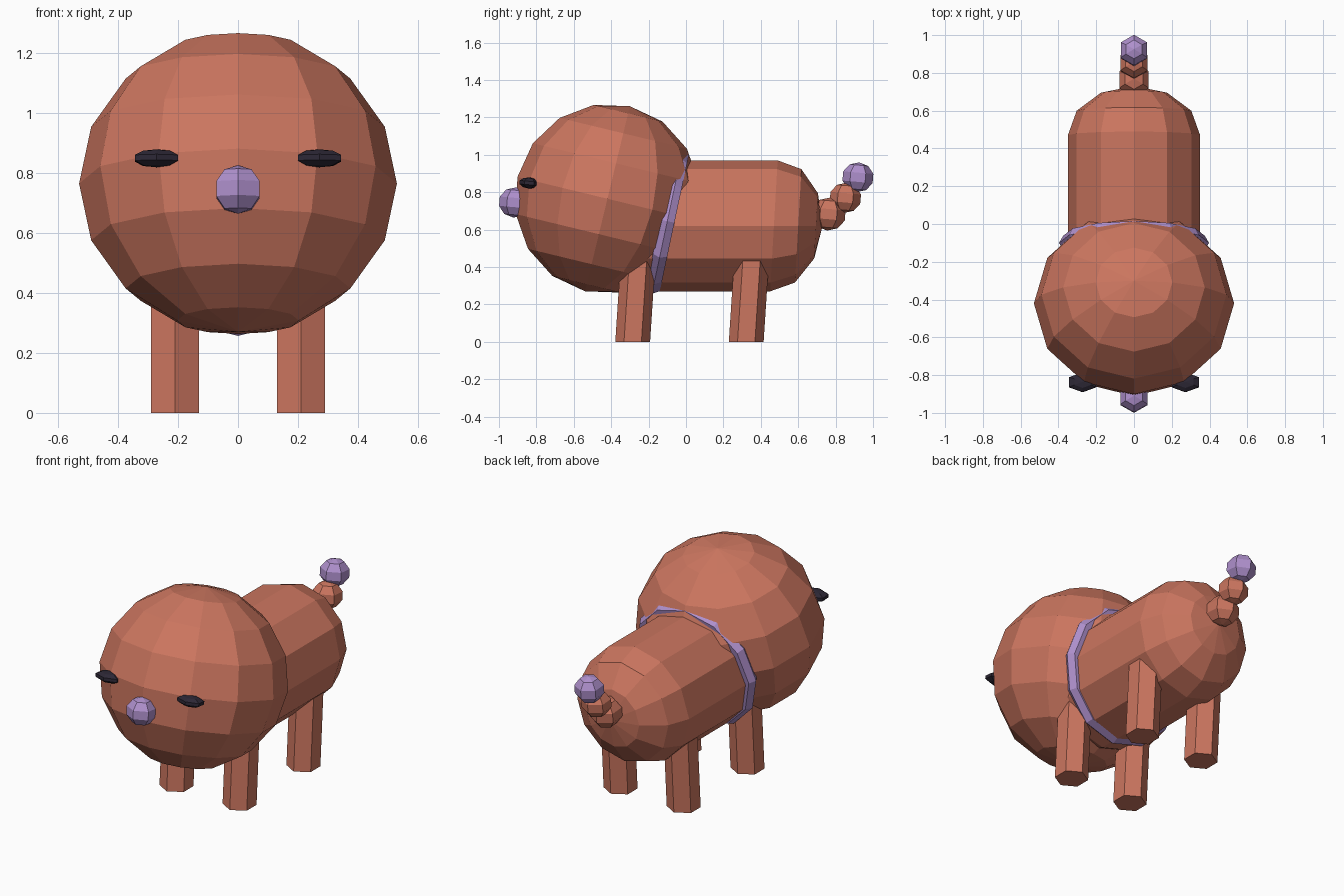
import bpy, bmesh
from math import sin, cos, pi, radians
from mathutils import Matrix, Vector

if "Cube" in bpy.data.objects:
    bpy.data.objects.remove(bpy.data.objects["Cube"])


def material(name, rgb):
    m = bpy.data.materials.new(name)
    m.diffuse_color = (*rgb, 1)
    m.use_nodes = True
    m.node_tree.nodes["Principled BSDF"].inputs["Base Color"].default_value = m.diffuse_color
    return m


CLAY = material("clay", (0.60, 0.18, 0.115))
LILAC = material("lilac", (0.43, 0.28, 0.61))
DARK = material("dark", (0.025, 0.02, 0.035))


def finish(name, bm, mat, matrix):
    bmesh.ops.remove_doubles(bm, verts=bm.verts, dist=1e-5)
    bm.transform(matrix)
    bmesh.ops.recalc_face_normals(bm, faces=bm.faces)
    mesh = bpy.data.meshes.new(name)
    bm.to_mesh(mesh)
    bm.free()
    mesh.materials.append(mat)
    ob = bpy.data.objects.new(name, mesh)
    bpy.context.collection.objects.link(ob)
    return ob


def lathe(name, profile, segs, mat, matrix):
    """Revolve (radius, height) points about z, with a corner on -y."""
    bm = bmesh.new()
    rings = []
    for r, h in profile:
        if r < 1e-6:
            rings.append([bm.verts.new((0, 0, h))])
        else:
            rings.append([bm.verts.new((r * sin(2 * pi * i / segs), -r * cos(2 * pi * i / segs), h))
                          for i in range(segs)])
    for a, b in zip(rings, rings[1:]):
        for i in range(segs):
            j = (i + 1) % segs
            quad = [a[i % len(a)], a[j % len(a)], b[j % len(b)], b[i % len(b)]]
            bm.faces.new(list(dict.fromkeys(quad)))
    for ring in (rings[0], rings[-1]):
        if len(ring) > 1:
            bm.faces.new(ring)
    return finish(name, bm, mat, matrix)


def ball(name, loc, radii, segs, rings, mat, tilt=0):
    profile = [(sin(pi * k / rings), -cos(pi * k / rings)) for k in range(rings + 1)]
    m = (Matrix.Translation(loc) @ Matrix.Rotation(radians(tilt), 4, 'X')
         @ Matrix.Diagonal((*radii, 1)))
    return lathe(name, profile, segs, mat, m)


def lean(k):
    """Shear that moves y with height."""
    m = Matrix.Identity(4)
    m[1][2] = k
    return m


# head, tipped back a little
ball("head", (0, -0.42, 0.765), (0.53, 0.495, 0.509), 12, 8, CLAY, -13.6)

# capsule body along y
R, L = 0.35, 0.26
arc = [k * pi / 6 for k in range(4)]
profile = ([(R * sin(a), -0.25 - L * cos(a)) for a in arc]
           + [(R * cos(a), 0.47 + L * sin(a)) for a in arc])
lathe("body", profile, 12, CLAY,
      Matrix.Translation((0, 0, 0.62)) @ lean(0.057) @ Matrix.Rotation(-pi / 2, 4, 'X'))

# six-sided legs, leaning slightly
for end, y in (("front", -0.285), ("back", 0.322)):
    for side, s in (("right", 1), ("left", -1)):
        lathe(f"{end}_{side}_leg", [(0.093, 0), (0.093, 0.48)], 6, CLAY,
              Matrix.Translation((s * 0.21, y, 0)) @ lean(0.065))

# eyes and nose
for side, s in (("right", 1), ("left", -1)):
    ball(f"{side}_eye", (s * 0.272, -0.838, 0.849), (0.087, 0.055, 0.03), 6, 5, DARK, -5)
ball("nose", (0, -0.916, 0.745), (0.088, 0.086, 0.081), 6, 5, LILAC, -5)

# beaded tail with a coloured tip
for name, y, z, r, mat in (("tail_lower", 0.762, 0.683, 0.094, CLAY),
                           ("tail_upper", 0.852, 0.77, 0.086, CLAY),
                           ("tail_tip", 0.919, 0.88, 0.085, LILAC)):
    ball(name, (0, y, z), (r, r, r * 0.94), 6, 5, mat, -5)

# collar ring in the neck crease
bm = bmesh.new()
NM, NT = 12, 6
grid = []
for i in range(NM):
    a = 2 * pi * i / NM
    grid.append([])
    for j in range(NT):
        b = 2 * pi * j / NT
        r = 0.352 + 0.045 * cos(b)
        grid[-1].append(bm.verts.new((r * cos(a), 0.045 * sin(b), r * sin(a))))
for i in range(NM):
    for j in range(NT):
        p, q, k = grid[i], grid[(i + 1) % NM], (j + 1) % NT
        bm.faces.new((p[j], q[j], q[k], p[k]))
finish("collar", bm, LILAC,
       Matrix.Translation((0, -0.1, 0.645)) @ Matrix.Rotation(radians(-12), 4, 'X'))
